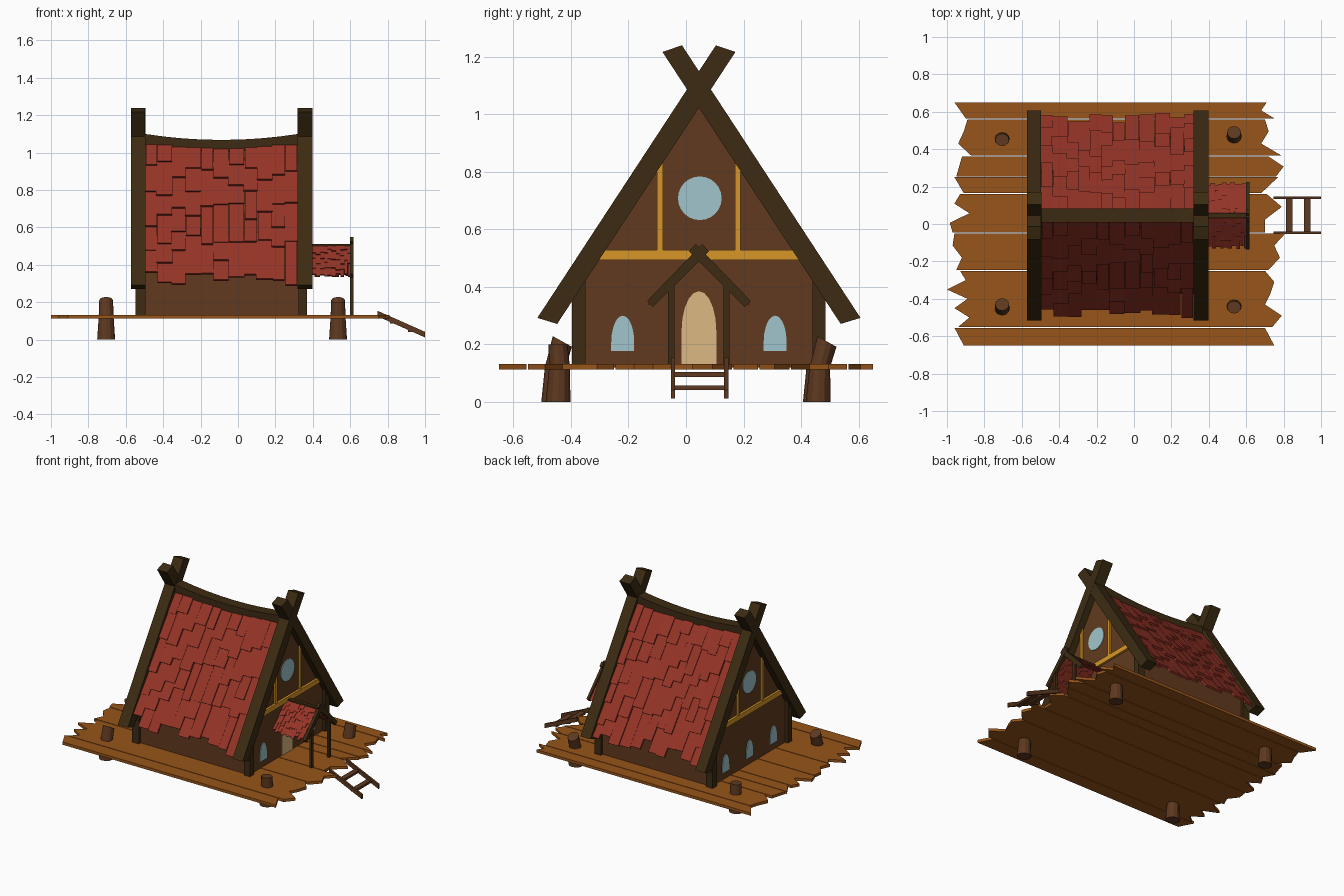
import bpy, bmesh, math, random
from mathutils import Vector as V

if "Cube" in bpy.data.objects:
    bpy.data.objects.remove(bpy.data.objects["Cube"])

random.seed(4)
CY = 0.045  # centre line of the house in y
CX = -0.088


def mat(name, *rgb):
    m = bpy.data.materials.new(name)
    m.diffuse_color = (*rgb, 1)
    m.use_nodes = True
    m.node_tree.nodes["Principled BSDF"].inputs["Base Color"].default_value = m.diffuse_color
    return m


BEAM = mat("dark_timber", 0.045, 0.024, 0.006)
ROOF = mat("red_shingle", 0.30, 0.034, 0.02)
WALL = mat("brown_wall", 0.12, 0.042, 0.013)
DECK = mat("deck_wood", 0.31, 0.09, 0.010)
LOG = mat("log_wood", 0.11, 0.040, 0.014)
GLASS = mat("pale_glass", 0.35, 0.56, 0.60)
DOOR = mat("door_wood", 0.72, 0.48, 0.22)
TRIM = mat("yellow_trim", 0.69, 0.31, 0.02)


def finish(name, bm, m):
    bmesh.ops.recalc_face_normals(bm, faces=bm.faces)
    me = bpy.data.meshes.new(name)
    bm.to_mesh(me)
    bm.free()
    me.materials.append(m)
    ob = bpy.data.objects.new(name, me)
    bpy.context.collection.objects.link(ob)
    return ob


def loft(bm, rings):
    vs = [[bm.verts.new(p) for p in r] for r in rings]
    n = len(vs[0])
    bm.faces.new(vs[0])
    bm.faces.new(vs[-1][::-1])
    for a, b in zip(vs, vs[1:]):
        for i in range(n):
            bm.faces.new((a[i], a[(i + 1) % n], b[(i + 1) % n], b[i]))


def prism_x(name, pts, x0, x1, m):
    bm = bmesh.new()
    loft(bm, [[(x, y, z) for y, z in pts] for x in (x0, x1)])
    return finish(name, bm, m)


def box(name, x0, x1, y0, y1, z0, z1, m):
    return prism_x(name, [(y0, z0), (y1, z0), (y1, z1), (y0, z1)], x0, x1, m)


def flip(pts):
    return [(2 * CY - y, z) for y, z in pts]


def arch(yc, w, z0, z1):
    h = min(z1 - z0, w * 1.15)
    return [(yc - w / 2, z0), (yc + w / 2, z0)] + [
        (yc + w / 2 * math.cos(a), z1 - h + h * math.sin(a))
        for a in [math.pi * i / 10 for i in range(11)]]


# deck planks: (y0, y1, left x ends, right x ends), ends listed from +y to -y
planks = [
    (.565, .65, (-.96, -.90), (.71, .68, .75)),
    (.365, .56, (-.89, -.91, -.94, -.87), (.70, .72, .68, .79)),
    (.255, .36, (-.92, -.95), (.72, .80, .76)),
    (.165, .25, (-.96, -.91), (.77, .68)),
    (-.045, .16, (-.93, -.96, -.88, -.985, -.97), (.71, .79, .70, .70)),
    (-.245, -.05, (-.96, -.97, -.92, -.95), (.81, .75, .78, .72)),
    (-.55, -.25, (-.93, -.90, -1.0, -.89, -.96, -.88, -.94), (.70, .75, .73, .70, .79, .74)),
    (-.65, -.555, (-.96, -.91), (.70, .75)),
]
for i, (y0, y1, L, R) in enumerate(planks):
    ys = lambda e: [y1 + (y0 - y1) * k / (len(e) - 1) for k in range(len(e))]
    pts = list(zip(L, ys(L))) + list(zip(R, ys(R)))[::-1]
    bm = bmesh.new()
    loft(bm, [[(x, y, z) for x, y in pts] for z in (.112, .131)])
    finish(f"deck_plank_{i}", bm, DECK)

# log stilts, two of them with a bent, slanted top
for i, (x, y, bent) in enumerate([(-.705, .45, 0), (.535, .46, 1), (-.705, -.46, 1), (.535, -.445, 0)]):
    bm = bmesh.new()
    rings = []
    for r, z, dy, sl in [(.048, 0, 0, 0), (.040, .12, .005, 0), (.037, .21 if bent else .2, .03 * bent, -.5 * bent)]:
        rings.append([(x + r * math.cos(a), y + dy + r * .9 * math.sin(a), z + sl * r * math.sin(a))
                      for a in [math.tau * k / 12 for k in range(12)]])
    loft(bm, rings)
    finish(f"log_stilt_{i}", bm, LOG)

# house body with gables
prism_x("house_body", [(-.375, .12), (.465, .12), (.465, .40), (CY, 1.04), (-.375, .40)], -.525, .35, WALL)

# crossed gable beams and corner posts
rafter = [(-.517, .292), (-.448, .271), (.172, 1.217), (.104, 1.24)]
for side, x0, x1, p0, p1 in [("back", -.573, -.495, -.548, -.495), ("front", .318, .398, .323, .37)]:
    prism_x(f"{side}_rafter_a", rafter, x0, x1, BEAM)
    prism_x(f"{side}_rafter_b", flip(rafter), x0 + .001, x1 - .001, BEAM)
    for k, y in enumerate((-.396, .44)):
        box(f"{side}_corner_post_{k}", p0, p1, y, y + .046, .12, .43, BEAM)

# sagging ridge beam
bm = bmesh.new()
rings = []
for k in range(9):
    t = k / 4 - 1
    z = 1.068 + .032 * t * t
    rings.append([(CX + .41 * t, CY + dy, z + dz) for dy, dz in
                  [(-.038, -.062), (.038, -.062), (.038, 0), (-.038, 0)]])
loft(bm, rings)
finish("ridge_beam", bm, BEAM)


# overlapping shingles in columns of uneven length on both slopes
def shingles(name, x0, x1, apex, dy, dz, length, colw, rowlen, th, sag):
    bm = bmesh.new()
    for s in (-1, 1):
        d, n = V((0, s * dy, -dz)), V((0, s * dz, dy))
        x = x0
        while x < x1 - 1e-4:
            w = colw * random.uniform(.8, 1.2)
            if x1 - x - w < colw * .5:
                w = x1 - x
            xm = 2 * (x + w / 2 - x0) / (x1 - x0) - 1
            end = length * random.uniform(.9, 1)
            a = length * .02
            while a < end - 1e-4:
                b = a + rowlen * random.uniform(.6, 1.35)
                if end - b < rowlen * .45:
                    b = end
                top = max(a - rowlen * .3, 0)
                e = random.uniform(-.05, .08) * w
                off = random.uniform(0, th * .4)
                rings = []
                for q, o in ((top, -th * .7), (b, th * .5)):
                    c = V((0, CY, apex)) + d * q + n * (o + off)
                    c.z -= sag * (1 - xm * xm) * (1 - q / length)
                    rings.append([c + V((xx, 0, 0)) + n * h for xx, h in
                                  [(x - e, 0), (x + w + e * .5, 0), (x + w + e * .5, th), (x - e, th)]])
                loft(bm, rings)
                a = b
            x += w
    return finish(name, bm, ROOF)


shingles("roof_shingles", -.495, .318, 1.087, .548, .837, .965, .07, .19, .014, .028)

# gable details on both ends
for side, xf, o in [("front", .35, 1), ("back", -.525, -1)]:
    def panel(nm, pts, th, m):
        prism_x(f"{side}_{nm}", pts, xf - .01 * o, xf + th * o, m)
    panel("round_window", [(CY + .003 + .076 * math.cos(math.tau * k / 24), .708 + .076 * math.sin(math.tau * k / 24))
                           for k in range(24)], .005, GLASS)
    for k, y in enumerate((-.22, .31)):
        panel(f"arched_window_{k}", arch(y, .08, .177, .30), .005, GLASS)
    if o > 0:
        panel("door", arch(CY, .121, .13, .385), .005, DOOR)
    else:
        panel("middle_window", arch(CY, .08, .177, .30), .005, GLASS)
    panel("trim_cross", [(-.32, .493), (.41, .493), (.385, .528), (-.295, .528)], .015, TRIM)
    t = [(-.10, .52), (-.08, .52), (-.08, .845), (-.10, .815)]
    panel("trim_upright_a", t, .012, TRIM)
    panel("trim_upright_b", flip(t), .012, TRIM)

# porch: posts, crossed rafters, ridge and small shingles
prafter = [(-.135, .351), (-.115, .330), (.080, .524), (.056, .549)]
prism_x("porch_rafter_a", prafter, .598, .618, BEAM)
prism_x("porch_rafter_b", flip(prafter), .599, .617, BEAM)
for k, (y0, y1) in enumerate([(-.062, -.04), (.13, .152)]):
    box(f"porch_post_{k}", .600, .617, y0, y1, .12, .43 - .01, BEAM)
box("porch_ridge", .35, .60, CY - .013, CY + .013, .49, .512, BEAM)
shingles("porch_shingles", .35, .60, .508, .696, .718, .245, .021, .06, .006, 0)

# ladder: two rails and two treads
for k, y in enumerate((-.053, .133)):
    bm = bmesh.new()
    loft(bm, [[(x, yy, z) for x, z in [(.745, .155), (.745, .125), (1.0, .012), (1.0, .042)]]
              for yy in (y, y + .014)])
    finish(f"ladder_rail_{k}", bm, LOG)
for k, (x, z) in enumerate([(.812, .087), (.908, .041)]):
    box(f"ladder_tread_{k}", x, x + .036, -.045, .14, z, z + .016, LOG)
